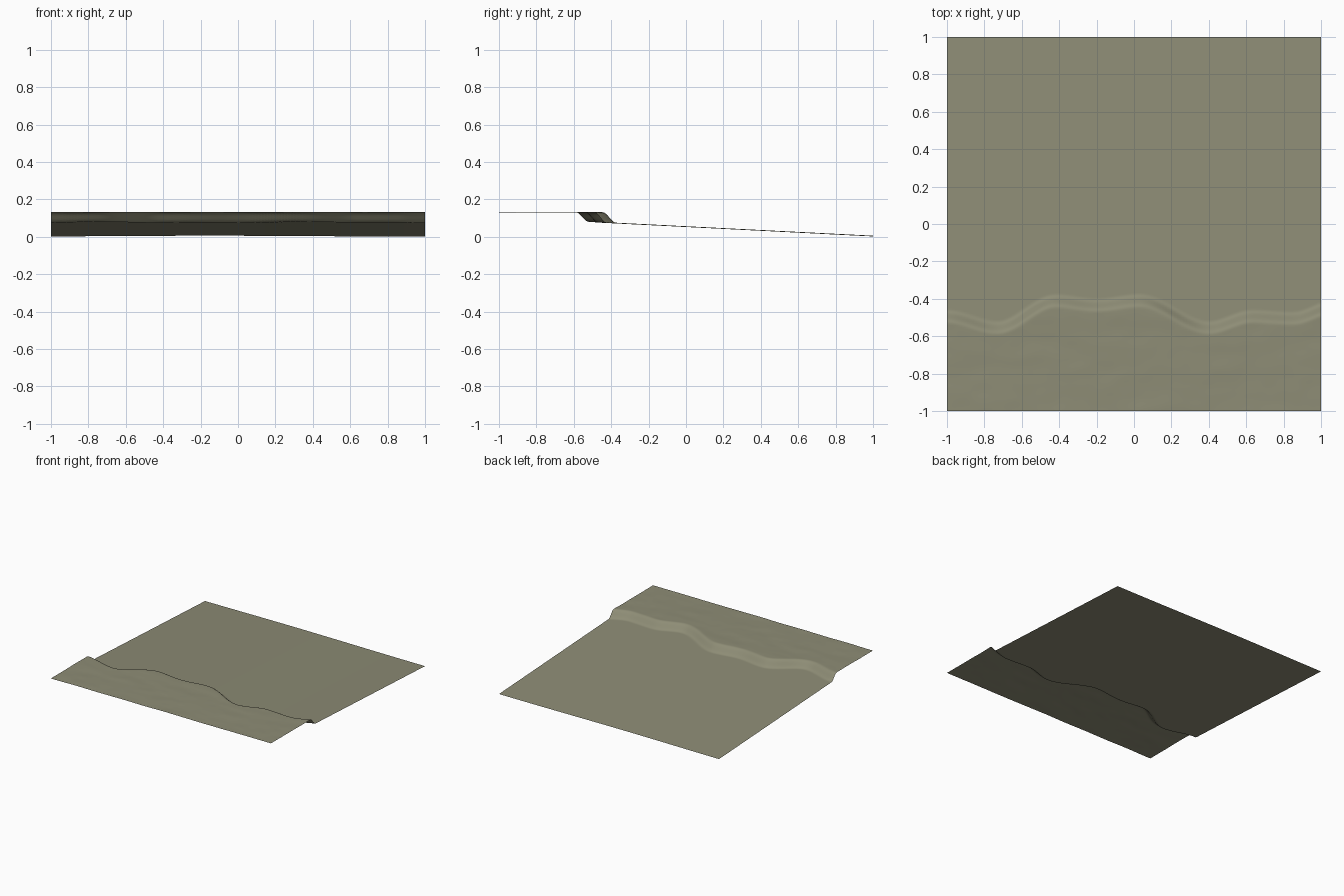
import bpy, bmesh, math
from mathutils import Vector, noise

if "Cube" in bpy.data.objects:
    bpy.data.objects.remove(bpy.data.objects["Cube"])

# Bank centre line: (x, y) turning points seen from above
BANK = [(-1, -0.495), (-0.73, -0.555), (-0.42, -0.412), (-0.2, -0.435), (0.03, -0.41),
        (0.4, -0.555), (0.63, -0.495), (0.85, -0.505), (1.1, -0.43)]


def smooth(t):
    t = min(1.0, max(0.0, t))
    return t * t * (3 - 2 * t)


def bank_y(x):
    for (x0, y0), (x1, y1) in zip(BANK, BANK[1:]):
        if x <= x1:
            return y0 + (y1 - y0) * smooth((x - x0) / (x1 - x0))
    return BANK[-1][1]


def height(x, y):
    # Gentle slope falling towards the back, with a faint undulation
    slope = 0.0545 - 0.0505 * y + 0.002 * math.cos(math.pi * (x + 0.15))
    # Rough plateau at the front
    bumps = noise.noise(Vector((x * 4, y * 9, 0.3))) * 0.002
    bumps += noise.noise(Vector((x * 11, y * 15, 4.7))) * 0.001
    plateau = 0.131 + bumps
    # Winding bank between the two
    t = smooth((y - bank_y(x) + 0.034) / 0.068)
    return plateau + (slope - plateau) * t


# Terrain sheet, with denser rows across the bank
bm = bmesh.new()
bmesh.ops.create_grid(bm, x_segments=128, y_segments=192, size=1)
for v in bm.verts:
    v.co.z = height(v.co.x, v.co.y)
low = min(v.co.z for v in bm.verts)
for v in bm.verts:
    v.co.z -= low - 0.002
    v.normal_update()
mesh = bpy.data.meshes.new("terrain")
bm.to_mesh(mesh)
bm.free()
mesh.shade_smooth()
terrain = bpy.data.objects.new("terrain", mesh)
bpy.context.collection.objects.link(terrain)

# Olive ground colour
mat = bpy.data.materials.new("olive_ground")
mat.diffuse_color = (0.27, 0.265, 0.18, 1)
mat.use_nodes = True
mat.node_tree.nodes["Principled BSDF"].inputs["Base Color"].default_value = mat.diffuse_color
mesh.materials.append(mat)
